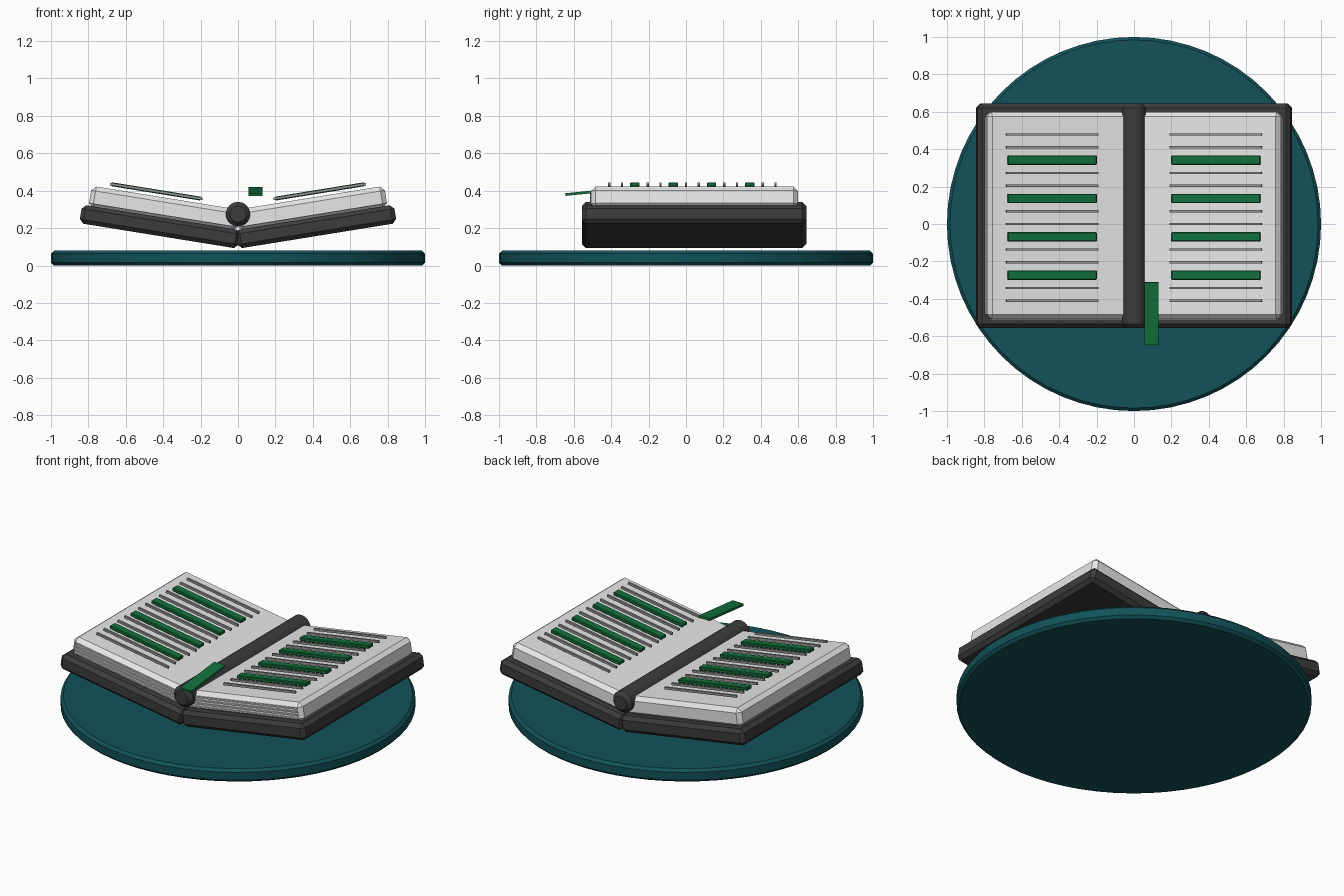
import bpy
import math
from mathutils import Matrix

if "Cube" in bpy.data.objects:
    bpy.data.objects.remove(bpy.data.objects["Cube"], do_unlink=True)


def material(name, colour):
    mat = bpy.data.materials.new(name)
    mat.use_nodes = True
    rgba = (*colour, 1)
    mat.diffuse_color = rgba
    mat.node_tree.nodes["Principled BSDF"].inputs["Base Color"].default_value = rgba
    return mat


TEAL = material("dark teal", (0.006, 0.085, 0.1))
CHARCOAL = material("charcoal", (0.045, 0.045, 0.045))
PAPER = material("pale paper", (0.8, 0.8, 0.8))
GREY = material("line grey", (0.3, 0.3, 0.3))
GREEN = material("green", (0.006, 0.16, 0.045))


def finish(obj, name, mat, bevel):
    obj.name = name
    obj.data.materials.append(mat)
    if bevel:
        mod = obj.modifiers.new("edge bevel", "BEVEL")
        mod.width = bevel
        mod.segments = 1
        mod.limit_method = "ANGLE"
        mod.angle_limit = math.radians(40)
    return obj


def box(name, lo, hi, mat, bevel=0, frame=Matrix()):
    """Box between two corners, given in a local frame."""
    bpy.ops.mesh.primitive_cube_add(size=1)
    obj = bpy.context.object
    mid = [(a + b) / 2 for a, b in zip(lo, hi)]
    size = [b - a for a, b in zip(lo, hi)]
    obj.data.transform(Matrix.Translation(mid) @ Matrix.Diagonal((*size, 1)))
    obj.matrix_world = frame
    return finish(obj, name, mat, bevel)


def cylinder(name, radius, depth, place, mat, sides, bevel, turn=0):
    bpy.ops.mesh.primitive_cylinder_add(vertices=sides, radius=radius, depth=depth,
                                        location=place, rotation=(turn, 0, 0))
    return finish(bpy.context.object, name, mat, bevel)


# Round base
cylinder("round_base", 1, 0.08, (0, 0, 0.04), TEAL, 64, 0.016)

# The two halves of the open book, hinged at the spine
TILT = 0.16
HINGE = Matrix.Translation((0, 0.043, 0.09))
for side, s in (("left", 1), ("right", -1)):
    frame = HINGE @ Matrix.Rotation(-TILT * s, 4, "Y")

    def slab(name, u0, u1, y0, y1, v0, v1, mat, bevel=0):
        xs = sorted((s * u0, s * u1))
        return box(f"{side}_{name}", (xs[0], y0, v0), (xs[1], y1, v1), mat, bevel, frame)

    slab("cover", 0, 0.86, -0.6, 0.6, 0, 0.1, CHARCOAL, 0.022)
    slab("pages", 0.02, 0.825, -0.55, 0.555, 0.09, 0.207, PAPER, 0.024)

    # Sheet edges along the front of the page block
    for i in range(4):
        v = 0.113 + i * 0.02
        slab(f"sheet_edge_{i + 1}", 0.05, 0.8, -0.557, -0.545, v, v + 0.008, PAPER)

    # Raised text rows, every third one a wide green bar
    for i in range(14):
        y = 0.435 - i * 0.0683
        if i % 3 == 2:
            slab(f"highlight_{i + 1}", 0.24, 0.722, y - 0.025, y + 0.025,
                 0.222, 0.243, GREEN, 0.004)
        else:
            slab(f"text_row_{i + 1}", 0.23, 0.73, y - 0.006, y + 0.006,
                 0.226, 0.24, GREY)

# Spine
cylinder("spine", 0.065, 1.2, (0, 0.043, 0.275), CHARCOAL, 32, 0.022, math.pi / 2)

# Bookmark ribbon, rising towards the back
ribbon = Matrix.Translation((0.093, -0.478, 0.396)) @ Matrix.Rotation(0.1, 4, "X")
box("bookmark", (-0.038, -0.168, -0.007), (0.038, 0.168, 0.007), GREEN, 0, ribbon)
